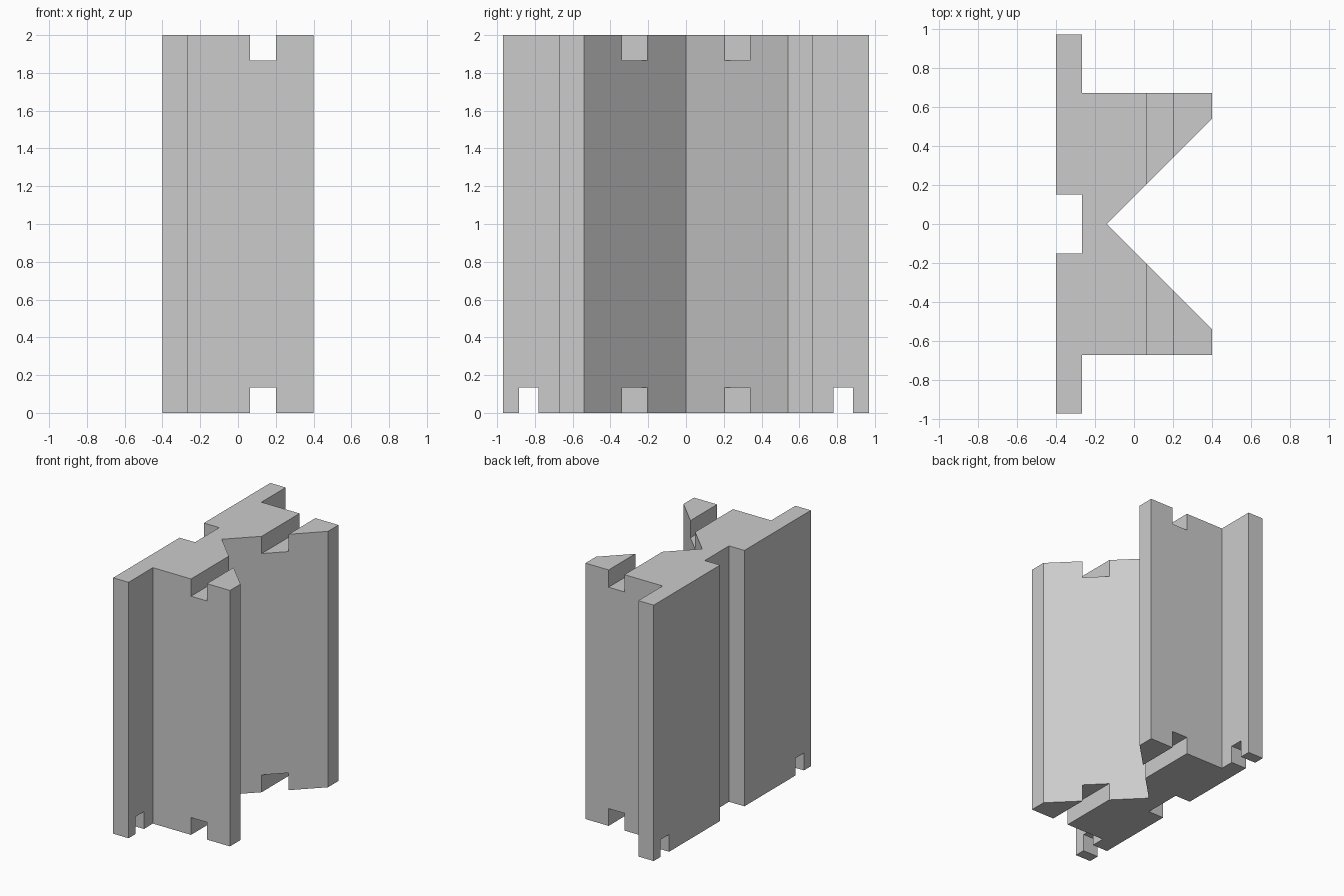
import bpy
import bmesh

cube = bpy.data.objects.get("Cube")
if cube:
    bpy.data.objects.remove(cube, do_unlink=True)

HEIGHT = 2.0
SLOT = 0.135  # depth of every slot

grey = bpy.data.materials.new("plain_grey")
grey.use_nodes = True
colour = (0.6, 0.6, 0.6, 1)
grey.diffuse_color = colour
grey.node_tree.nodes["Principled BSDF"].inputs["Base Color"].default_value = colour


def prism(name, outline, z0, z1):
    """Extrude an outline in the ground plane between two heights."""
    bm = bmesh.new()
    face = bm.faces.new([bm.verts.new((x, y, z0)) for x, y in outline])
    new = bmesh.ops.extrude_face_region(bm, geom=[face])["geom"]
    top = [v for v in new if isinstance(v, bmesh.types.BMVert)]
    bmesh.ops.translate(bm, verts=top, vec=(0, 0, z1 - z0))
    bmesh.ops.recalc_face_normals(bm, faces=bm.faces)
    mesh = bpy.data.meshes.new(name)
    bm.to_mesh(mesh)
    bm.free()
    mesh.materials.append(grey)
    obj = bpy.data.objects.new(name, mesh)
    bpy.context.collection.objects.link(obj)
    return obj


def cut_box(target, x0, x1, y0, y1, z0, z1):
    """Cut a box-shaped slot out of the target."""
    cutter = prism("slot_cutter", [(x0, y0), (x1, y0), (x1, y1), (x0, y1)], z0, z1)
    cutter.hide_render = True
    mod = target.modifiers.new("slot", 'BOOLEAN')
    mod.operation = 'DIFFERENCE'
    mod.solver = 'EXACT'
    mod.object = cutter
    bpy.context.view_layer.objects.active = target
    bpy.ops.object.modifier_apply(modifier=mod.name)
    bpy.data.objects.remove(cutter, do_unlink=True)


# Extruded body: flanged back with a groove, V-shaped opening between two wings
half = [(-0.4, 0.15), (-0.4, 0.97), (-0.267, 0.97), (-0.267, 0.67),
        (0.4, 0.67), (0.4, 0.54)]
half = [(-0.267, 0.15)] + half
outline = half + [(-0.14, 0)] + [(x, -y) for x, y in reversed(half)]
body = prism("slotted_profile", outline, 0, HEIGHT)

# Slots across the wings at both ends
for z0, z1 in ((-0.1, SLOT), (HEIGHT - SLOT, HEIGHT + 0.1)):
    cut_box(body, 0.063, 0.2, -1.1, 1.1, z0, z1)

# Small slots through the bottom of each flange
for y0, y1 in ((0.78, 0.885), (-0.885, -0.78)):
    cut_box(body, -0.5, -0.2, y0, y1, -0.1, SLOT)
